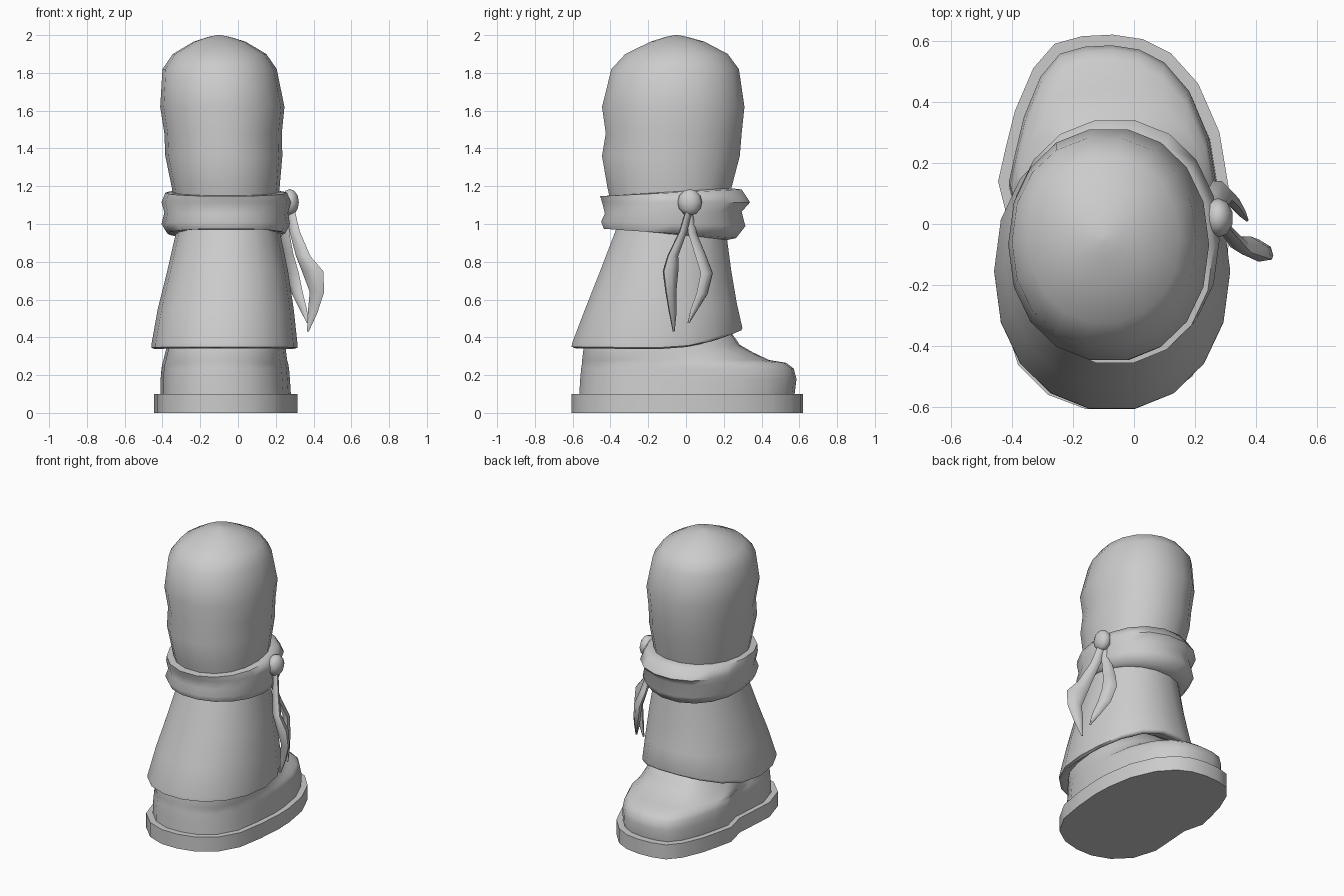
import bpy, bmesh, math
from mathutils import Vector

cube = bpy.data.objects.get("Cube")
if cube:
    bpy.data.objects.remove(cube)

grey = bpy.data.materials.new("plain_grey")
grey.use_nodes = True
COLOUR = (0.6, 0.6, 0.6, 1)
grey.diffuse_color = COLOUR
grey.node_tree.nodes["Principled BSDF"].inputs["Base Color"].default_value = COLOUR


def loft(name, rings, cap_start=True, cap_end=True, angle=50):
    """Skin a list of point rings into one smooth object."""
    bm = bmesh.new()
    rows = [[bm.verts.new(p) for p in ring] for ring in rings]
    for a, b in zip(rows, rows[1:]):
        n = len(a)
        for i in range(n):
            j = (i + 1) % n
            bm.faces.new((a[i], a[j], b[j], b[i]))
    if cap_start:
        bm.faces.new(rows[0][::-1])
    if cap_end:
        bm.faces.new(rows[-1])
    bmesh.ops.recalc_face_normals(bm, faces=bm.faces)
    mesh = bpy.data.meshes.new(name)
    bm.to_mesh(mesh)
    bm.free()
    obj = bpy.data.objects.new(name, mesh)
    bpy.context.collection.objects.link(obj)
    mesh.materials.append(grey)
    finish(obj, angle)
    return obj


def finish(obj, angle):
    bpy.ops.object.select_all(action='DESELECT')
    obj.select_set(True)
    bpy.context.view_layer.objects.active = obj
    bpy.ops.object.shade_smooth_by_angle(angle=math.radians(angle))


def oval(z, x0, x1, y0, y1, tilt=0.0, lift=0.0, power=0.94, sides=18):
    """Rounded ring inside given bounds; tilt and lift raise its toe side."""
    pts = []
    for i in range(sides):
        t = math.tau * i / sides
        c, s = math.cos(t), math.sin(t)
        u = math.copysign(abs(c) ** power, c)
        v = math.copysign(abs(s) ** power, s)
        pts.append(Vector(((x0 + x1) / 2 + u * (x1 - x0) / 2,
                           (y0 + y1) / 2 + v * (y1 - y0) / 2,
                           z + tilt * v + lift * max(0, v) ** 2)))
    return pts


# Foot outline, shared by the sole and the shoe
OUTLINE = [(-.07, .62), (-.17, .615), (-.26, .59), (-.33, .51), (-.39, .37),
           (-.42, .25), (-.445, .14), (-.41, 0), (-.42, -.14), (-.43, -.3),
           (-.38, -.46), (-.28, -.56), (-.16, -.605), (-.04, -.605),
           (.08, -.575), (.19, -.5), (.27, -.36), (.3, -.18), (.315, 0),
           (.31, .12), (.28, .3), (.21, .46), (.12, .56), (.03, .605)]


def foot(z, x0, x1, y0, y1):
    """Foot outline remapped to the given bounds."""
    return [Vector((x0 + (x + .445) / .76 * (x1 - x0),
                    y0 + (y + .605) / 1.225 * (y1 - y0), z)) for x, y in OUTLINE]


# Sole slab
loft("sole", [foot(z, -.445, .315, -.605, .62) for z in (0, .1)], angle=40)

# Shoe upper with low toe
loft("shoe", [foot(*r) for r in (
    (.1, -.41, .28, -.565, .575), (.18, -.41, .275, -.56, .585),
    (.235, -.405, .27, -.555, .57), (.265, -.4, .265, -.55, .53),
    (.28, -.395, .26, -.55, .44), (.32, -.385, .255, -.545, .355),
    (.36, -.375, .25, -.54, .285), (.44, -.35, .22, -.5, .23))], angle=60)

# Flared boot skirt with a thin turned-under hem
loft("skirt", [oval(*r) for r in (
    (.4, -.36, .22, -.5, .2, 0, .08), (.337, -.44, .295, -.59, .28, -.005, .1),
    (.345, -.458, .315, -.612, .3, -.005, .1),
    (.365, -.458, .315, -.61, .305, -.003, .09),
    (.55, -.425, .295, -.54, .275, 0, .03), (.75, -.375, .265, -.46, .245),
    (.97, -.325, .22, -.375, .215))], angle=60)

# Folded cuff
loft("cuff", [oval(*r) for r in (
    (.945, -.32, .21, -.37, .2, -.035), (.95, -.375, .25, -.44, .27, -.025),
    (1.0, -.405, .275, -.455, .32, -.012), (1.06, -.39, .265, -.435, .3, .005),
    (1.115, -.405, .28, -.45, .345), (1.165, -.385, .26, -.46, .3, .018),
    (1.17, -.335, .215, -.41, .24, .02))], angle=60)

# Rounded upper leg
loft("upper_leg", [oval(*r) for r in (
    (1.1, -.335, .21, -.4, .23), (1.19, -.35, .22, -.42, .245),
    (1.36, -.385, .235, -.45, .29), (1.48, -.39, .232, -.43, .3),
    (1.62, -.412, .246, -.45, .315), (1.82, -.4, .205, -.4, .285),
    (1.9, -.345, .15, -.325, .225), (1.965, -.235, .04, -.19, .1),
    (1.99, -.16, -.04, -.11, .01), (2.0, -.11, -.09, -.06, -.04))], angle=70)

# Side knot
bpy.ops.mesh.primitive_uv_sphere_add(segments=10, ring_count=6, radius=1,
                                     location=(.275, .02, 1.115))
knot = bpy.context.object
knot.name = "knot"
knot.scale = (.05, .065, .07)
knot.data.materials.append(grey)
finish(knot, 70)


def tail(name, steps, direction):
    """Hanging ribbon: steps are centre x, y, z and half width."""
    wide = Vector(direction).normalized()
    thin = Vector((-wide.y, wide.x, 0))
    rings = []
    for x, y, z, w in steps:
        ring = []
        for i in range(6):
            t = math.tau * i / 6
            ring.append(Vector((x, y, z)) + wide * w * math.cos(t)
                        + thin * (w * .45 + .003) * math.sin(t))
        rings.append(ring)
    loft(name, rings, angle=60)


# Two ribbon tails
tail("front_tail", [(.275, .02, 1.09, .025), (.3, -.015, .96, .032),
                    (.345, -.07, .83, .045), (.395, -.082, .75, .066),
                    (.418, -.08, .64, .045), (.395, -.07, .53, .03),
                    (.37, -.065, .43, .005)], (.13, -.08, 0))
tail("back_tail", [(.26, .015, 1.07, .025), (.25, .035, .95, .032),
                   (.265, .075, .84, .04), (.29, .11, .74, .045),
                   (.315, .085, .63, .042), (.345, .045, .55, .028),
                   (.37, .013, .475, .005)], (.07, -.07, 0))
